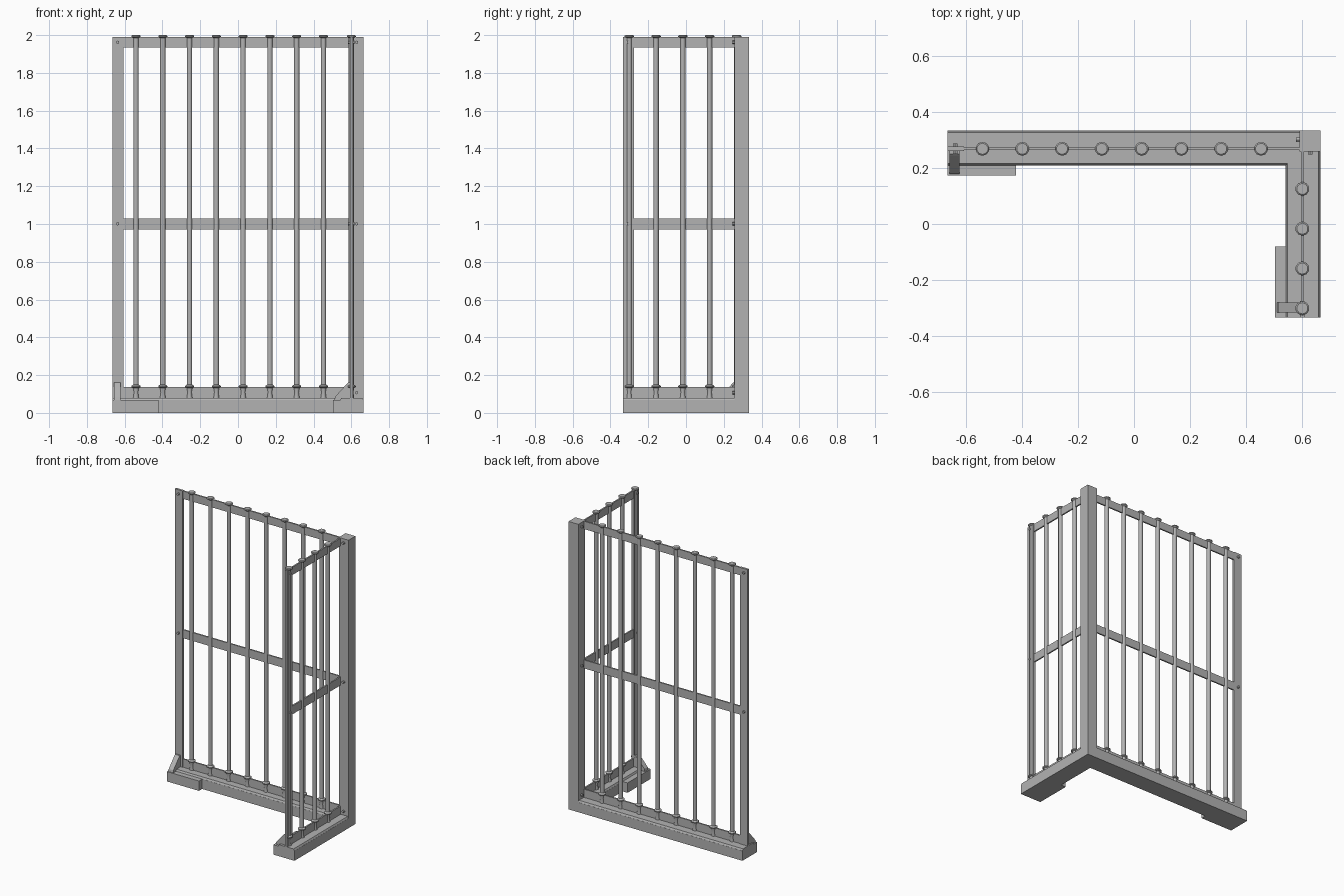
import bpy, bmesh, math
from mathutils import Vector

if "Cube" in bpy.data.objects:
    bpy.data.objects.remove(bpy.data.objects["Cube"], do_unlink=True)

GREY = (0.45, 0.45, 0.45, 1)
steel = bpy.data.materials.new("steel grey")
steel.use_nodes = True
steel.diffuse_color = GREY
steel.node_tree.nodes["Principled BSDF"].inputs["Base Color"].default_value = GREY


def finish(name, bm):
    bmesh.ops.recalc_face_normals(bm, faces=bm.faces)
    mesh = bpy.data.meshes.new(name)
    bm.to_mesh(mesh)
    bm.free()
    mesh.materials.append(steel)
    obj = bpy.data.objects.new(name, mesh)
    bpy.context.collection.objects.link(obj)
    return obj


def box(name, x, y, z):
    bm = bmesh.new()
    bmesh.ops.create_cube(bm, size=1)
    for v in bm.verts:
        v.co = [a + (b - a) * (c + 0.5) for (a, b), c in zip((x, y, z), v.co)]
    return finish(name, bm)


def prism(name, points, depth):
    """Extrude a flat outline along the depth vector."""
    bm = bmesh.new()
    face = bm.faces.new([bm.verts.new(p) for p in points])
    out = bmesh.ops.extrude_face_region(bm, geom=[face])
    moved = [g for g in out["geom"] if isinstance(g, bmesh.types.BMVert)]
    bmesh.ops.translate(bm, verts=moved, vec=depth)
    return finish(name, bm)


def lathe(name, profile, x, y, sides=10):
    """Stack rings of (radius, height) into a closed bar."""
    bm = bmesh.new()
    rings = []
    for r, z in profile:
        rings.append([bm.verts.new((x + r * math.cos(math.tau * (i + 0.5) / sides),
                                    y + r * math.sin(math.tau * (i + 0.5) / sides), z))
                      for i in range(sides)])
    for low, high in zip(rings, rings[1:]):
        for i in range(sides):
            j = (i + 1) % sides
            bm.faces.new((low[i], low[j], high[j], high[i]))
    bm.faces.new(rings[0])
    bm.faces.new(rings[-1])
    return finish(name, bm)


def bolt(name, center, axis, length, radius=0.009):
    bm = bmesh.new()
    bmesh.ops.create_cone(bm, cap_ends=True, segments=6, radius1=radius,
                          radius2=radius, depth=length)
    obj = finish(name, bm)
    obj.location = center
    obj.rotation_mode = "QUATERNION"
    obj.rotation_quaternion = Vector(axis).to_track_quat("Z", "Y")


W, D = 0.665, 0.333        # half width and half depth
BX, BY = 0.6, 0.268        # centre lines of the side and back panels
BASE = 0.08

# Sill: L-shaped slab with a wider foot at each free end
outline = [(-W, D), (W, D), (W, -D), (0.503, -D), (0.503, -0.08), (0.54, -0.08),
           (0.54, 0.208), (-0.42, 0.208), (-0.42, 0.173), (-W, 0.173)]
prism("sill", [(x, y, 0) for x, y in outline], (0, 0, 0.068))

# Sill cap with a sloped edge
bm = bmesh.new()
cap = [(-W, D, 0), (W, D, 0), (W, -D, 0), (0.54, -D, 0), (0.54, 0.208, 0), (-W, 0.208, 0)]
inset = [(0, -1), (-1, -1), (-1, 0), (1, 0), (1, 1), (0, 1)]
low = [bm.verts.new((x, y, 0.066)) for x, y, _ in cap]
high = [bm.verts.new((x + 0.007 * i, y + 0.007 * j, BASE))
        for (x, y, _), (i, j) in zip(cap, inset)]
bm.faces.new(low)
bm.faces.new(high)
for i in range(len(low)):
    j = (i + 1) % len(low)
    bm.faces.new((low[i], low[j], high[j], high[i]))
finish("sill_cap", bm)

# Posts: square corner post and a flat strap at each free end
box("corner_post", (0.59, W), (0.258, D), (0, 1.99))
box("back_end_strap", (-W, -0.605), (BY - 0.008, BY + 0.008), (BASE - 0.01, 1.99))
box("side_end_strap", (BX - 0.008, BX + 0.008), (-D, -0.275), (BASE - 0.01, 1.99))

# Flat rails, with bolts at both ends
rails = {"bottom": (BASE - 0.01, 0.137), "middle": (0.972, 1.03), "top": (1.935, 1.989)}
for level, span in rails.items():
    box(level + "_back_rail", (-0.62, 0.6), (BY - 0.005, BY + 0.005), span)
    box(level + "_side_rail", (BX - 0.005, BX + 0.005), (-0.3, 0.265), span)
    z = 0.107 if level == "bottom" else sum(span) / 2
    bolt(level + "_back_post_bolt", (0.587, 0.3, z), (1, 0, 0), 0.018)
    bolt(level + "_side_post_bolt", (0.628, 0.256, z), (0, 1, 0), 0.018)
    if level != "bottom":
        bolt(level + "_back_strap_bolt", (-0.637, BY, z), (0, 1, 0), 0.036)
        bolt(level + "_side_strap_bolt", (BX, -0.305, z), (1, 0, 0), 0.036)

# Round bars with a flared collar at the foot and a cap on top
bar = [(0.017, BASE - 0.01), (0.012, 0.11), (0.016, 0.132), (0.025, 0.136), (0.025, 0.143),
       (0.0145, 0.15), (0.0145, 1.984), (0.025, 1.991), (0.025, 1.996), (0.02, 2.0)]
STEP = 0.1418
spots = [("back_bar", -0.54 + STEP * i, BY) for i in range(8)]
spots += [("side_bar", BX, 0.125 - STEP * i) for i in range(4)]
for name, x, y in spots:
    obj = lathe(name, bar, x, y)
    bpy.ops.object.select_all(action="DESELECT")
    obj.select_set(True)
    bpy.context.view_layer.objects.active = obj
    bpy.ops.object.shade_smooth_by_angle(angle=math.radians(40))

# Sloped gussets bracing the straps on the feet: (reach from panel, height)
gusset = [(0, 0.066), (0.09, 0.066), (0.086, 0.085), (0.026, 0.152), (0.018, 0.16), (0, 0.16)]
prism("back_gusset", [(-0.657, BY - r, z) for r, z in gusset], (0.036, 0, 0))
prism("side_gusset", [(BX - r, -0.316, z) for r, z in gusset], (0, 0.036, 0))
